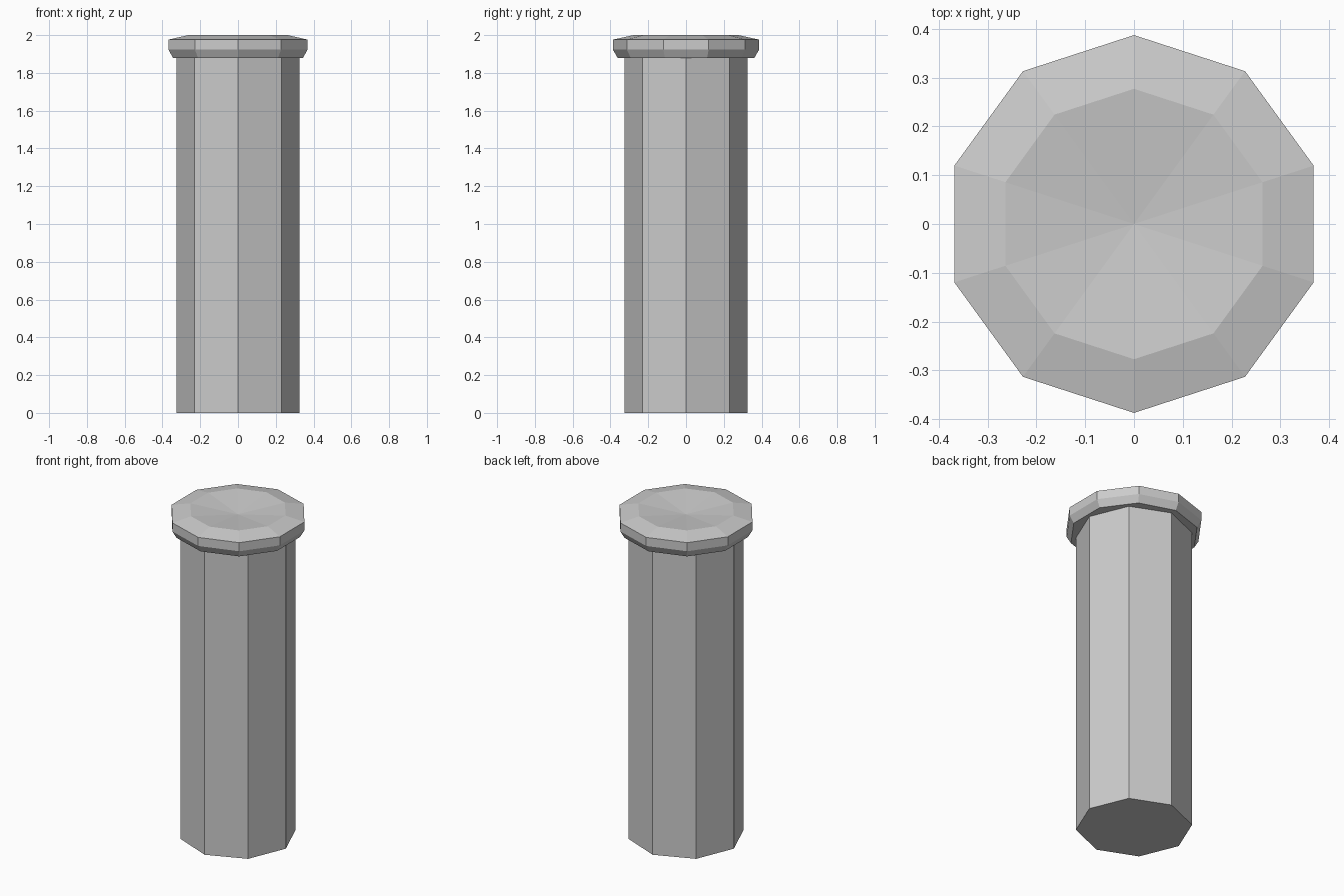
import bpy
import bmesh
from math import cos, sin, pi

cube = bpy.data.objects.get("Cube")
if cube:
    bpy.data.objects.remove(cube, do_unlink=True)

GREY = (0.6, 0.6, 0.6, 1)
grey = bpy.data.materials.new("light grey")
grey.use_nodes = True
grey.diffuse_color = GREY
grey.node_tree.nodes["Principled BSDF"].inputs["Base Color"].default_value = GREY


def lathe(name, sides, profile, dish=None):
    """Faceted turned solid with a corner towards the back; dish is the height of a sunken top centre."""
    bm = bmesh.new()
    rings = []
    for radius, z in profile:
        angles = [pi / 2 + 2 * pi * i / sides for i in range(sides)]
        rings.append([bm.verts.new((radius * cos(a), radius * sin(a), z)) for a in angles])
    for low, high in zip(rings, rings[1:]):
        for i in range(sides):
            j = (i + 1) % sides
            bm.faces.new((low[i], low[j], high[j], high[i]))
    bm.faces.new(rings[0][::-1])
    top = bm.faces.new(rings[-1])
    if dish is not None:
        centre = bmesh.ops.poke(bm, faces=[top])["verts"][0]
        centre.co.z = dish
    mesh = bpy.data.meshes.new(name)
    bm.to_mesh(mesh)
    bm.free()
    mesh.materials.append(grey)
    obj = bpy.data.objects.new(name, mesh)
    bpy.context.collection.objects.link(obj)
    return obj


# Eight-sided shaft
lathe("shaft", 8, [(0.325, 0), (0.325, 1.9)])

# Ten-sided bevelled cap with a shallow dish on top
lathe("cap", 10, [(0.362, 1.88), (0.387, 1.923), (0.387, 1.976), (0.277, 2.0)], dish=1.97)
